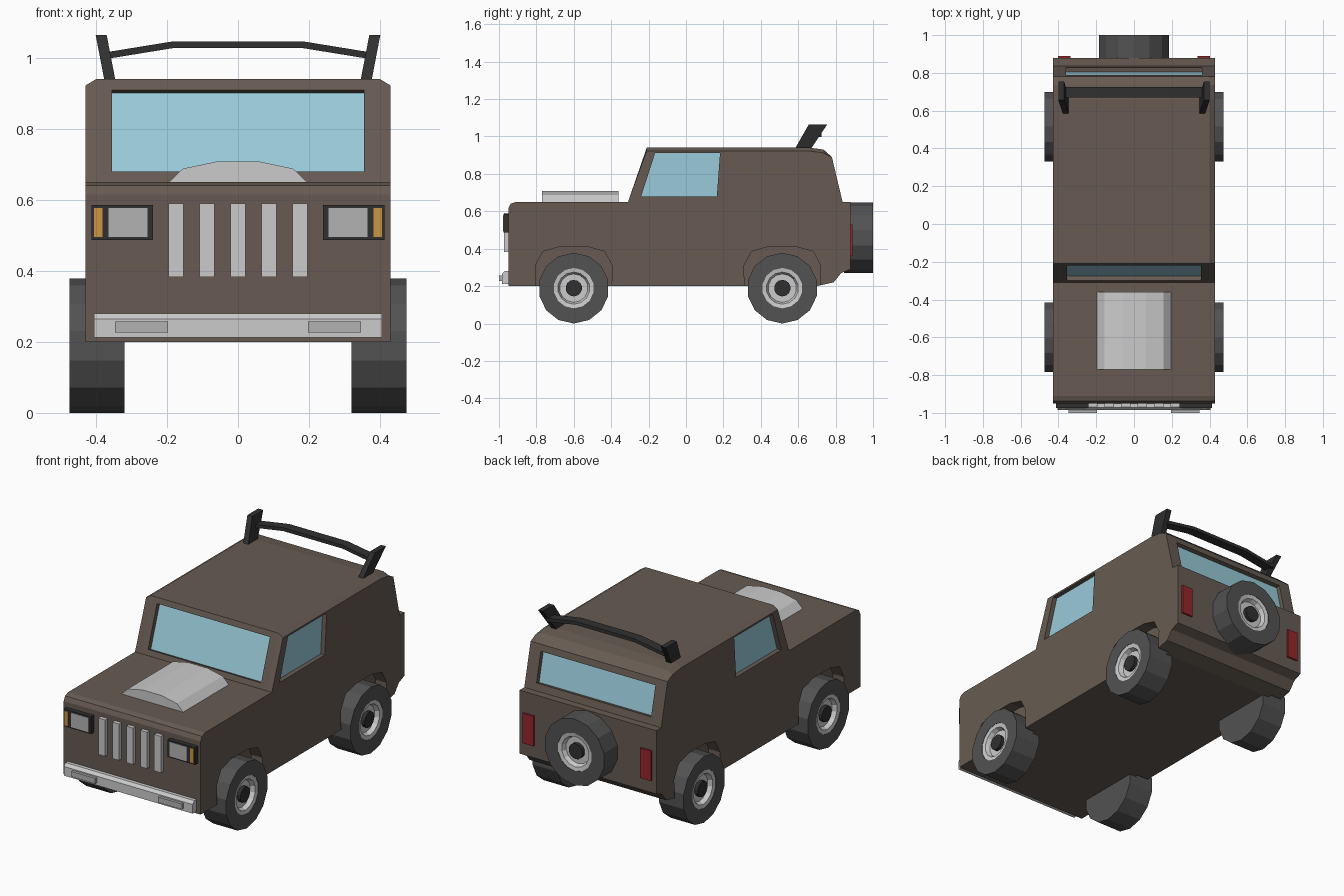
import bpy, bmesh, math
from mathutils import Vector, Matrix

if "Cube" in bpy.data.objects:
    bpy.data.objects.remove(bpy.data.objects["Cube"])


def material(name, r, g, b):
    m = bpy.data.materials.new(name)
    m.diffuse_color = (r, g, b, 1)
    m.use_nodes = True
    m.node_tree.nodes["Principled BSDF"].inputs["Base Color"].default_value = m.diffuse_color
    return m


BROWN = material("brown paint", 0.135, 0.105, 0.085)
BLACK = material("black plastic", 0.03, 0.03, 0.03)
RUBBER = material("rubber", 0.085, 0.085, 0.085)
GLASS = material("glass", 0.32, 0.60, 0.70)
LENS = material("lens", 0.45, 0.45, 0.45)
AMBER = material("amber", 0.60, 0.30, 0.06)
RED = material("red", 0.30, 0.02, 0.025)


def finish(name, bm, mat=None):
    bmesh.ops.recalc_face_normals(bm, faces=bm.faces)
    me = bpy.data.meshes.new(name)
    bm.to_mesh(me)
    bm.free()
    ob = bpy.data.objects.new(name, me)
    bpy.context.collection.objects.link(ob)
    if mat:
        me.materials.append(mat)
    return ob


def loft(bm, rings):
    """Skin equal-length rings of points and cap both ends."""
    vs = [[bm.verts.new(p) for p in r] for r in rings]
    n = len(vs[0])
    for a, b in zip(vs, vs[1:]):
        for i in range(n):
            j = (i + 1) % n
            bm.faces.new((a[i], a[j], b[j], b[i]))
    bm.faces.new(vs[0])
    bm.faces.new(vs[-1])


def prism(bm, pts, start, end):
    loft(bm, [[Vector(p) + Vector(o) for p in pts] for o in (start, end)])


def box(name, x, y, z, mat=None):
    bm = bmesh.new()
    prism(bm, [(x[0], y[0], z[0]), (x[1], y[0], z[0]), (x[1], y[0], z[1]), (x[0], y[0], z[1])],
          (0, 0, 0), (0, y[1] - y[0], 0))
    return finish(name, bm, mat)


def side_box(name, x, y, z, mat=None):
    for tag, s in (("right", 1), ("left", -1)):
        box(f"{name}_{tag}", (s * x[0], s * x[1]), y, z, mat)


# Body: side profile lofted across the width with eased roof edges
profile = [(-0.95, 0.20), (0.70, 0.20), (0.79, 0.22), (0.83, 0.27), (0.88, 0.29), (0.88, 0.65),
           (0.837, 0.65), (0.78, 0.89), (0.735, 0.93), (0.66, 0.94), (-0.21, 0.94), (-0.31, 0.65),
           (-0.91, 0.65), (-0.938, 0.64), (-0.95, 0.615)]


def body_ring(x, drop):
    return [(x, y, z - drop if z > 0.9 else z) for y, z in profile]


bm = bmesh.new()
loft(bm, [body_ring(-0.43, 0.018), body_ring(-0.40, 0), body_ring(0.40, 0), body_ring(0.43, 0.018)])
body = finish("body", bm, BROWN)

# Window outlines with outward normals
windows = {
    "windshield": ([(-0.355, -0.30, 0.68), (0.355, -0.30, 0.68), (0.355, -0.22, 0.91), (-0.355, -0.22, 0.91)],
                   Vector((0, -0.945, 0.326))),
    "rear_window": ([(-0.36, 0.829, 0.69), (0.36, 0.829, 0.69), (0.36, 0.791, 0.855), (-0.36, 0.791, 0.855)],
                    Vector((0, 0.975, 0.223))),
}
for tag, s in (("right", 1), ("left", -1)):
    windows["side_window_" + tag] = ([(s * 0.43, y, z) for y, z in
                                      ((-0.24, 0.68), (0.165, 0.68), (0.182, 0.912), (-0.165, 0.912))],
                                     Vector((s, 0, 0)))

# Cut window recesses and wheel arches out of the body
AXLES = (-0.60, 0.515)
arch = [(-0.20, 0.1), (0.20, 0.1), (0.205, 0.31), (0.165, 0.385), (0.075, 0.41),
        (-0.075, 0.41), (-0.165, 0.385), (-0.205, 0.31)]
bm = bmesh.new()
for pts, n in windows.values():
    prism(bm, pts, n * 0.03, n * -0.03)
for axle in AXLES:
    for s in (1, -1):
        prism(bm, [(0, axle + y, z) for y, z in arch], (s * 0.36, 0, 0), (s * 0.5, 0, 0))
cutter = finish("cutter", bm, BROWN)
cutter.hide_render = True
mod = body.modifiers.new("openings", 'BOOLEAN')
mod.operation, mod.solver, mod.object = 'DIFFERENCE', 'EXACT', cutter
bpy.context.view_layer.objects.active = body
bpy.ops.object.modifier_apply(modifier=mod.name)
bpy.data.objects.remove(cutter)

# Glass panes
for name, (pts, n) in windows.items():
    bm = bmesh.new()
    prism(bm, pts, n * -0.026, n * -0.034)
    finish(name, bm, GLASS)

# Hood scoop
bm = bmesh.new()
prism(bm, [(-0.20, 0, 0.645), (-0.155, 0, 0.688), (-0.06, 0, 0.708), (0.06, 0, 0.708),
           (0.155, 0, 0.688), (0.20, 0, 0.645)], (0, -0.77, 0), (0, -0.36, 0))
finish("hood_scoop", bm)

# Grille bars
for i in range(5):
    x = (i - 2) * 0.0875
    box(f"grille_bar_{i + 1}", (x - 0.021, x + 0.021), (-0.972, -0.94), (0.383, 0.59))

# Lamps
side_box("headlight_housing", (0.24, 0.413), (-0.975, -0.94), (0.487, 0.585), BLACK)
side_box("headlight_lens", (0.255, 0.365), (-0.978, -0.96), (0.495, 0.577), LENS)
side_box("turn_signal", (0.382, 0.406), (-0.978, -0.96), (0.495, 0.577), AMBER)
side_box("tail_light", (0.335, 0.403), (0.87, 0.89), (0.36, 0.53), RED)
side_box("fog_light", (0.197, 0.347), (-1.0, -0.97), (0.226, 0.257), LENS)

# Front bumper with a sloped top
bm = bmesh.new()
prism(bm, [(0, -0.94, 0.212), (0, -0.985, 0.212), (0, -0.985, 0.264), (0, -0.97, 0.28), (0, -0.94, 0.28)],
      (-0.405, 0, 0), (0.405, 0, 0))
finish("front_bumper", bm)


# Wheels: profiles turned round the local x axis, outer face towards +x
def lathe(name, prof, mat, matrix, sides=14):
    bm = bmesh.new()
    vs = [bm.verts.new((x, 0, r)) for r, x in prof]
    es = [bm.edges.new(p) for p in zip(vs, vs[1:])]
    bmesh.ops.spin(bm, geom=vs + es, cent=(0, 0, 0), axis=(1, 0, 0), angle=math.tau, steps=sides)
    bmesh.ops.remove_doubles(bm, verts=bm.verts, dist=1e-4)
    bmesh.ops.transform(bm, matrix=matrix, verts=bm.verts)
    return finish(name, bm, mat)


def wheel(name, matrix):
    lathe(name + "_tyre", [(0, -0.155), (0.189, -0.155), (0.189, 0), (0.108, 0), (0.108, -0.05), (0, -0.05)],
          RUBBER, matrix)
    lathe(name + "_rim", [(0.108, -0.045), (0.108, -0.002), (0.086, -0.006), (0.076, -0.03), (0, -0.03)],
          None, matrix)
    lathe(name + "_hub", [(0.044, -0.04), (0.044, -0.01), (0, -0.01)], BLACK, matrix)


for end, axle in zip(("front", "rear"), AXLES):
    for tag, turn, s in (("right", 0, 1), ("left", math.pi, -1)):
        wheel(f"{end}_{tag}_wheel", Matrix.Translation((s * 0.475, axle, 0.189)) @ Matrix.Rotation(turn, 4, 'Z'))
wheel("spare_wheel", Matrix.Translation((0, 1.0, 0.459)) @ Matrix.Rotation(math.pi / 2, 4, 'Z'))

# Roof bar: leaning end posts and an arched cross bar
for tag, s in (("right", 1), ("left", -1)):
    bm = bmesh.new()
    loft(bm, [[(s * (x + dx), y, z) for dx, (y, z) in ((0, a), (0.031, a), (0.031, b), (0, b))]
              for x, a, b in ((0.344, (0.58, 0.93), (0.665, 0.93)), (0.37, (0.657, 1.065), (0.755, 1.065)))])
    finish("roof_bar_post_" + tag, bm, BLACK)
bm = bmesh.new()
loft(bm, [[(x, 0.67, z), (x, 0.725, z), (x, 0.725, z + 0.019), (x, 0.67, z + 0.019)]
          for x, z in ((-0.37, 0.997), (-0.185, 1.027), (0.185, 1.027), (0.37, 0.997))])
finish("roof_bar", bm, BLACK)
